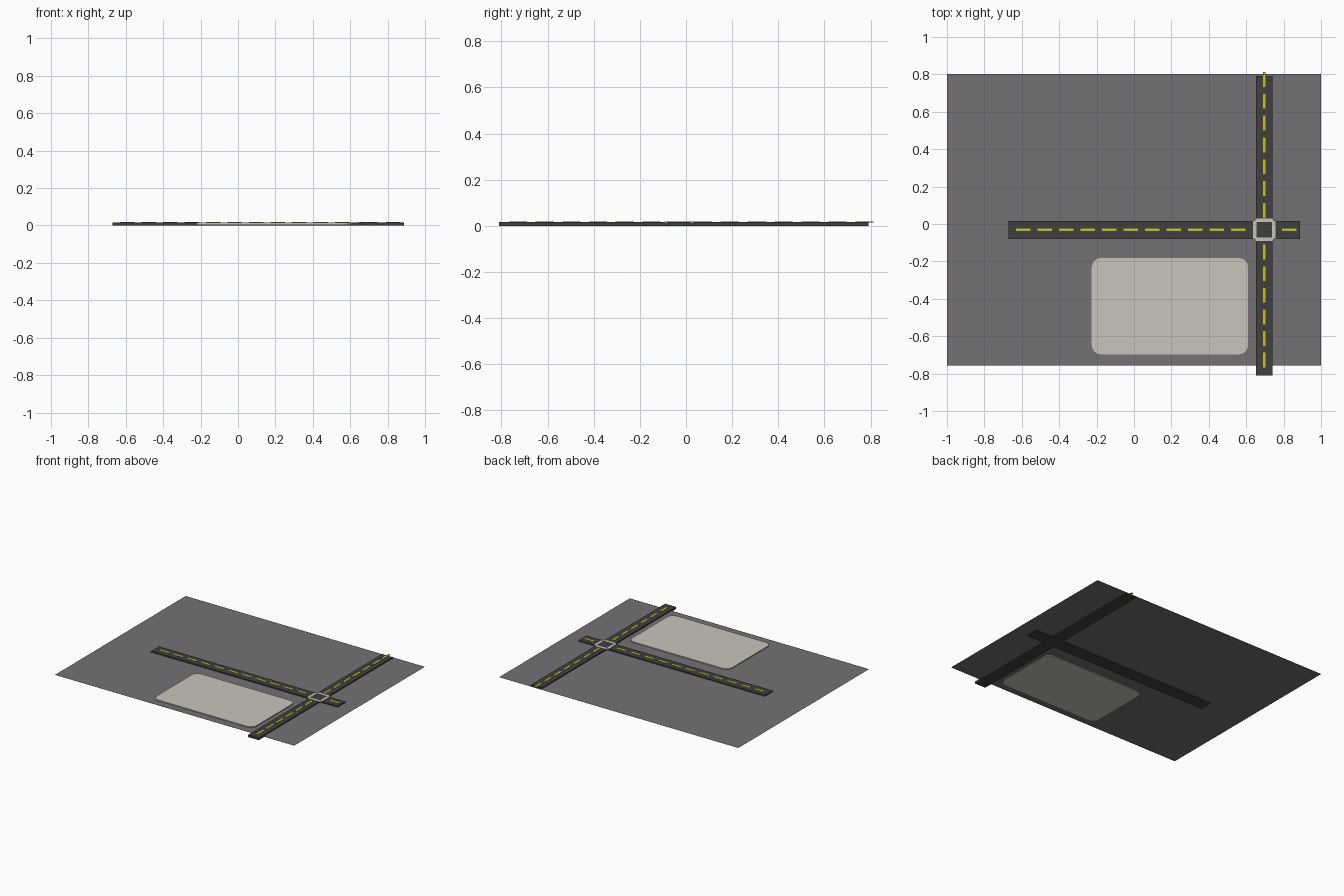
import bpy, bmesh, math

if "Cube" in bpy.data.objects:
    bpy.data.objects.remove(bpy.data.objects["Cube"])

def mat(name, rgb):
    m = bpy.data.materials.new(name)
    m.diffuse_color = (*rgb, 1)
    m.use_nodes = True
    m.node_tree.nodes["Principled BSDF"].inputs["Base Color"].default_value = m.diffuse_color
    return m

GROUND = mat("ground_grey", (0.175, 0.165, 0.175))
ROAD = mat("asphalt_dark", (0.05, 0.05, 0.052))
YELLOW = mat("line_yellow", (0.60, 0.55, 0.02))
PALE = mat("concrete_pale", (0.58, 0.56, 0.50))

def finish(name, bm, m):
    bmesh.ops.recalc_face_normals(bm, faces=bm.faces)
    me = bpy.data.meshes.new(name)
    bm.to_mesh(me)
    bm.free()
    me.materials.append(m)
    ob = bpy.data.objects.new(name, me)
    bpy.context.collection.objects.link(ob)
    return ob

def add_box(bm, x0, x1, y0, y1, z0, z1):
    vs = bmesh.ops.create_cube(bm, size=1)["verts"]
    for v in vs:
        v.co = (x1 if v.co.x > 0 else x0, y1 if v.co.y > 0 else y0, z1 if v.co.z > 0 else z0)

def boxes(name, items, z0, z1, m):
    bm = bmesh.new()
    for b in items:
        add_box(bm, *b, z0, z1)
    return finish(name, bm, m)

# ground sheet, cutting through the middle of the road slabs
bm = bmesh.new()
bm.faces.new([bm.verts.new((x, y, 0.008)) for x, y in
              ((-1, -0.757), (1, -0.757), (1, 0.803), (-1, 0.803))])
me = finish("ground", bm, GROUND)

# crossing roads
TOP = 0.0165
boxes("cross_road", [(-0.67, 0.887, -0.079, 0.015)], 0, TOP, ROAD)
boxes("main_road", [(0.651, 0.741, -0.81, 0.79)], 0, TOP, ROAD)

# dashed centre lines
CX, CY, L, W = 0.696, -0.031, 0.079, 0.007
xs = [-0.632 + 0.1150 * i for i in range(11)] + [0.79]
boxes("cross_road_dashes", [(x, x + L, CY - W, CY + W) for x in xs], TOP - 0.003, 0.018, YELLOW)
ys = [-0.767 + 0.1155 * i for i in range(6)] + [0.033 + 0.1168 * i for i in range(7)]
boxes("main_road_dashes", [(CX - W, CX + W, y, y + L) for y in ys], TOP - 0.003, 0.018, YELLOW)

# pale marking round the junction: four strips
strips = []
for s in (-1, 1):
    a, b = sorted((s * 0.041, s * 0.061))
    strips.append((CX + a, CX + b, CY - 0.049, CY + 0.049))
    strips.append((CX - 0.049, CX + 0.049, CY + a, CY + b))
boxes("junction_marking", strips, TOP - 0.003, 0.0182, PALE)

# rounded concrete pad
X0, X1, Y0, Y1, R = -0.226, 0.61, -0.697, -0.182, 0.05
outline = []
for k, (cx, cy) in enumerate(((X1 - R, Y1 - R), (X0 + R, Y1 - R), (X0 + R, Y0 + R), (X1 - R, Y0 + R))):
    for i in range(7):
        t = math.radians(90 * k + 15 * i)
        outline.append((cx + R * math.cos(t), cy + R * math.sin(t)))
bm = bmesh.new()
f = bm.faces.new([bm.verts.new((x, y, 0.003)) for x, y in outline])
ext = bmesh.ops.extrude_face_region(bm, geom=[f])["geom"]
bmesh.ops.translate(bm, vec=(0, 0, 0.012),
                    verts=[g for g in ext if isinstance(g, bmesh.types.BMVert)])
finish("concrete_pad", bm, PALE)
